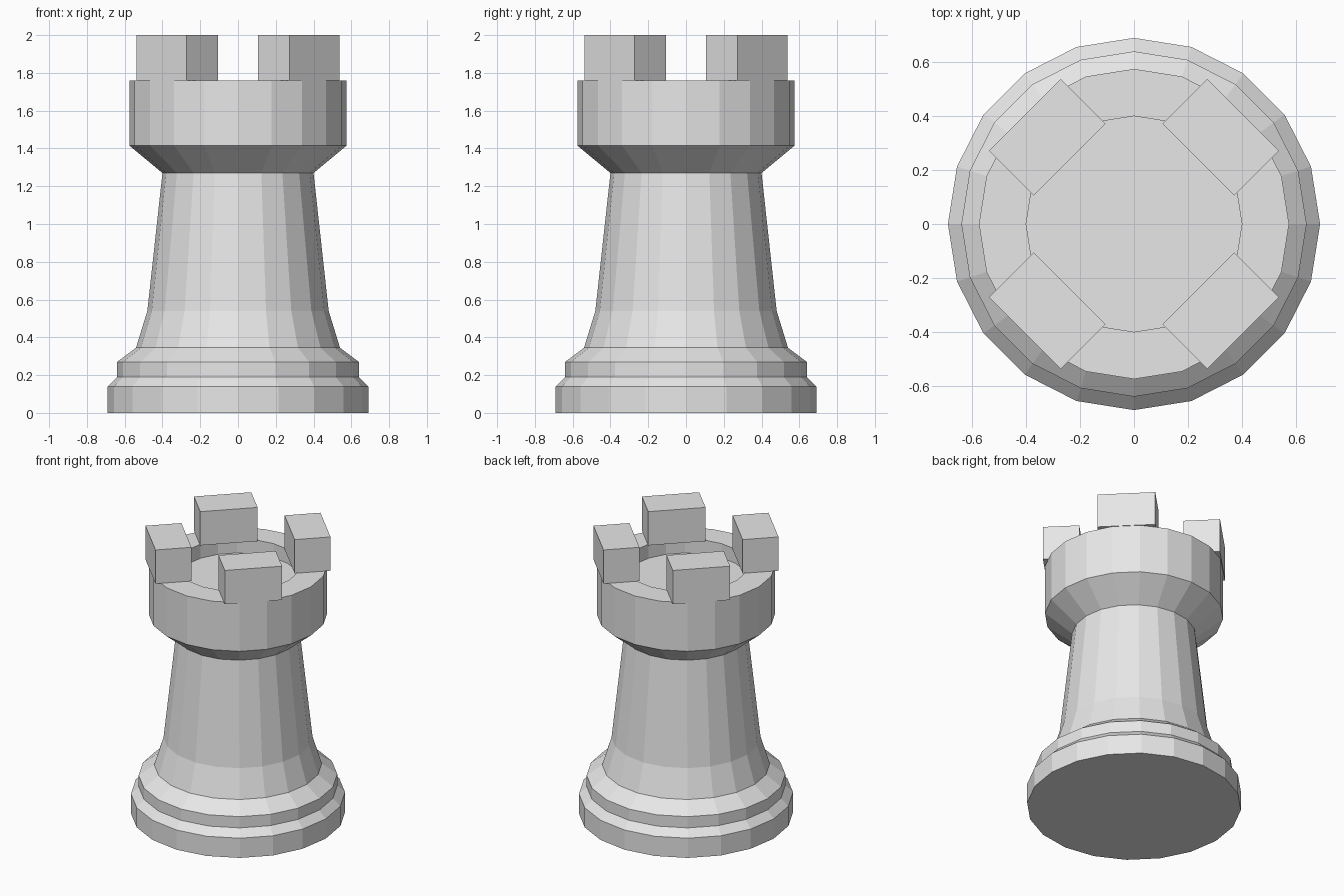
import bpy
import bmesh
from math import cos, sin, pi, radians
from mathutils import Matrix

SIDES = 20
RIM_Z, TOP_Z = 1.76, 2.0

if "Cube" in bpy.data.objects:
    bpy.data.objects.remove(bpy.data.objects["Cube"], do_unlink=True)

# Single stone colour
stone = bpy.data.materials.new("light grey")
stone.use_nodes = True
stone.diffuse_color = (0.8, 0.8, 0.8, 1)
stone.node_tree.nodes["Principled BSDF"].inputs["Base Color"].default_value = stone.diffuse_color


def add_object(name, bm):
    bmesh.ops.recalc_face_normals(bm, faces=bm.faces)
    mesh = bpy.data.meshes.new(name)
    bm.to_mesh(mesh)
    bm.free()
    mesh.materials.append(stone)
    obj = bpy.data.objects.new(name, mesh)
    bpy.context.collection.objects.link(obj)
    return obj


def lathe(name, profile):
    """Faceted solid of revolution, capped at both ends of the profile."""
    bm = bmesh.new()
    rings = [[bm.verts.new((r * cos(2 * pi * i / SIDES), r * sin(2 * pi * i / SIDES), z))
              for i in range(SIDES)] for r, z in profile]
    for low, high in zip(rings, rings[1:]):
        for i in range(SIDES):
            j = (i + 1) % SIDES
            bm.faces.new((low[i], low[j], high[j], high[i]))
    bm.faces.new(rings[0])
    bm.faces.new(rings[-1])
    return add_object(name, bm)


# Stepped foot, tapering shaft, flared head and sunken top floor
lathe("tower_body", [
    (0.69, 0), (0.69, 0.14), (0.64, 0.19), (0.64, 0.27),
    (0.54, 0.345), (0.48, 0.54), (0.40, 1.27),
    (0.575, 1.415), (0.575, RIM_Z), (0.40, RIM_Z), (0.40, RIM_Z - 0.1),
])

# Four battlement blocks set on the diagonals
for n, place in enumerate(("back_left", "back_right", "front_right", "front_left")):
    bm = bmesh.new()
    bmesh.ops.create_cube(bm, size=1)
    bm.transform(Matrix.Rotation(radians(45 + 90 * n), 4, "Z")
                 @ Matrix.Translation((0.455, 0, (RIM_Z + TOP_Z) / 2))
                 @ Matrix.Diagonal((0.235, 0.375, TOP_Z - RIM_Z, 1)))
    add_object("battlement_" + place, bm)
